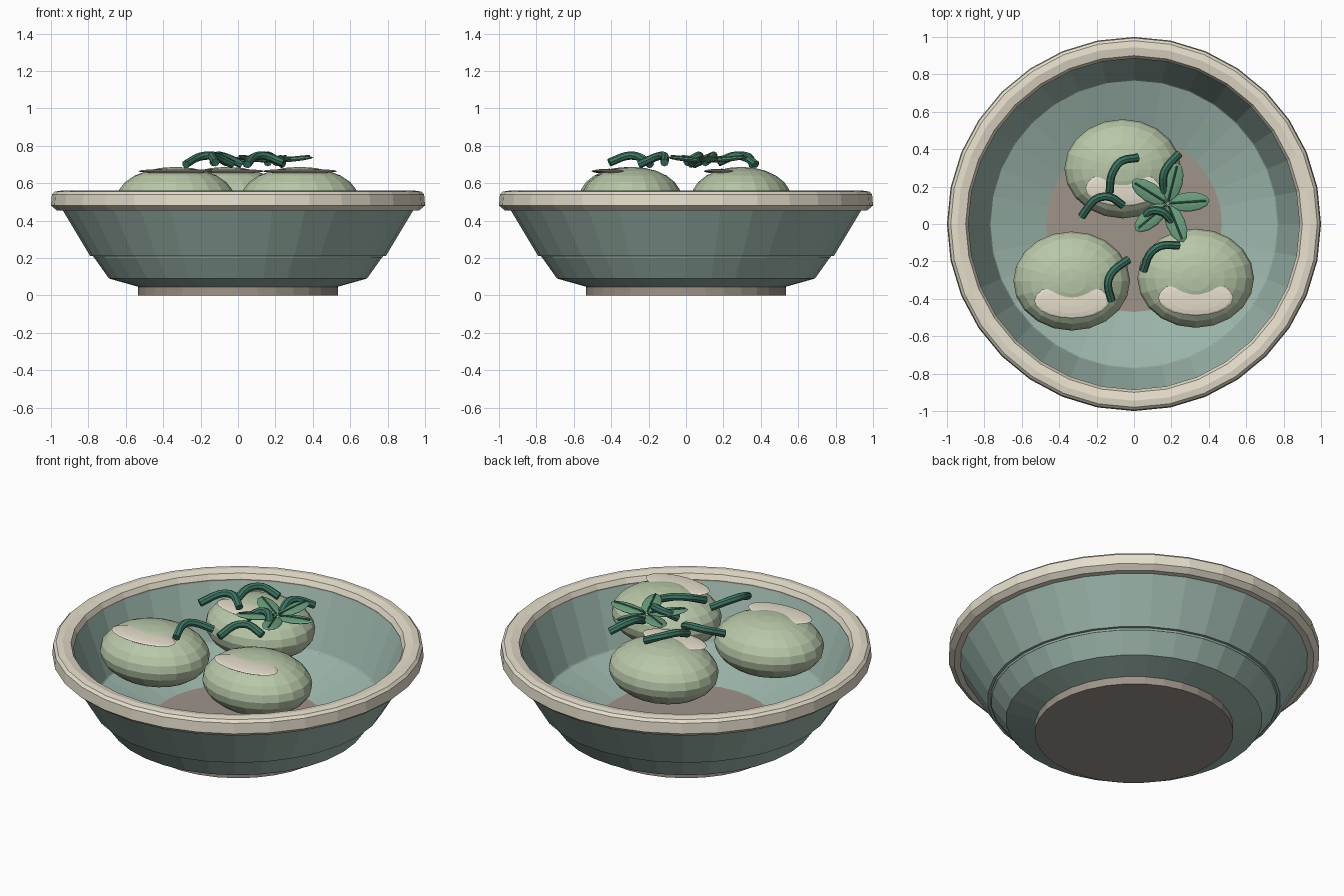
import bpy, bmesh, math
from mathutils import Matrix, Vector

if "Cube" in bpy.data.objects:
    bpy.data.objects.remove(bpy.data.objects["Cube"])


def lin(c):
    return tuple((v / 12.92 if v < 0.04 else ((v + 0.055) / 1.055) ** 2.4) for v in c) + (1,)


def material(name, rgb):
    m = bpy.data.materials.new(name)
    m.diffuse_color = lin(rgb)
    m.use_nodes = True
    m.node_tree.nodes["Principled BSDF"].inputs["Base Color"].default_value = m.diffuse_color
    return m


GLAZE = material("sage_glaze", (0.61, 0.71, 0.67))
CREAM = material("cream", (0.90, 0.87, 0.80))
CLAY = material("clay", (0.62, 0.58, 0.54))
DOUGH = material("pale_green_dough", (0.72, 0.78, 0.66))
STEM = material("dark_green", (0.24, 0.46, 0.39))
LEAF = material("leaf_green", (0.42, 0.62, 0.49))


def finish(bm, name, mat):
    bmesh.ops.recalc_face_normals(bm, faces=bm.faces)
    me = bpy.data.meshes.new(name)
    bm.to_mesh(me)
    bm.free()
    me.materials.append(mat)
    ob = bpy.data.objects.new(name, me)
    bpy.context.collection.objects.link(ob)
    return ob


def lathe(name, profile, mat, sides=32):
    """Closed (r, z) profile spun round z; r = 0 points become poles."""
    bm = bmesh.new()
    rings = [[bm.verts.new((r * math.cos(k * math.tau / sides),
                            r * math.sin(k * math.tau / sides), z))
              for k in range(sides)] for r, z in profile]
    for i in range(len(rings)):
        a, b = rings[i], rings[(i + 1) % len(rings)]
        for k in range(sides):
            n = (k + 1) % sides
            bm.faces.new((a[k], a[n], b[n], b[k]))
    return finish(bm, name, mat)


def ellipsoid(name, centre, radii, mat, segs, rings, spin=0, tilt=0):
    bm = bmesh.new()
    bmesh.ops.create_uvsphere(bm, u_segments=segs, v_segments=rings, radius=1)
    m = (Matrix.Translation(centre) @ Matrix.Rotation(spin, 4, 'Z')
         @ Matrix.Rotation(tilt, 4, 'Y') @ Matrix.Diagonal((*radii, 1)))
    bmesh.ops.transform(bm, matrix=m, verts=bm.verts)
    return finish(bm, name, mat)


def tube(name, points, radius, mat, sides=8):
    """Sweep a round section along a short path, with flat caps."""
    bm = bmesh.new()
    pts = [Vector(p) for p in points]
    rings = []
    for i, p in enumerate(pts):
        d = (pts[min(i + 1, len(pts) - 1)] - pts[max(i - 1, 0)]).normalized()
        u = d.cross(Vector((0, 0, 1))).normalized()
        v = u.cross(d)
        rings.append([bm.verts.new(p + radius * (math.cos(k * math.tau / sides) * u
                                                 + math.sin(k * math.tau / sides) * v))
                      for k in range(sides)])
    for a, b in zip(rings, rings[1:]):
        for k in range(sides):
            n = (k + 1) % sides
            bm.faces.new((a[k], a[n], b[n], b[k]))
    bm.faces.new(rings[0])
    bm.faces.new(rings[-1])
    return finish(bm, name, mat)


def smooth_path(p, steps=3):
    """Catmull-Rom through the control points."""
    p = [Vector(q) for q in p]
    p = [2 * p[0] - p[1]] + p + [2 * p[-1] - p[-2]]
    out = []
    for a, b, c, d in zip(p, p[1:], p[2:], p[3:]):
        for s in range(steps):
            t = s / steps
            out.append(0.5 * (2 * b + (c - a) * t + (2 * a - 5 * b + 4 * c - d) * t * t
                              + (3 * b - a - 3 * c + d) * t ** 3))
    return out + [p[-2]]


# Bowl wall with a step on the outside
lathe("bowl", [(0.47, 0.045), (0.53, 0.045), (0.69, 0.09), (0.775, 0.21), (0.79, 0.21),
               (0.94, 0.46), (0.92, 0.50), (0.89, 0.52), (0.77, 0.20), (0.47, 0.09)], GLAZE)

# Rounded rim
lathe("rim", [(0.90, 0.455), (0.97, 0.455), (1.0, 0.48), (0.995, 0.54), (0.98, 0.555),
              (0.945, 0.56), (0.90, 0.55), (0.885, 0.52)], CREAM)

# Foot, whose top shows as the bowl floor
bm = bmesh.new()
bmesh.ops.create_cone(bm, cap_ends=True, segments=32, radius1=0.535, radius2=0.535, depth=0.045,
                      matrix=Matrix.Translation((0, 0, 0.0225)))
finish(bm, "foot", CLAY)
bm = bmesh.new()
bmesh.ops.create_cone(bm, cap_ends=True, segments=32, radius1=0.47, radius2=0.47, depth=0.046,
                      matrix=Matrix.Translation((0, 0, 0.067)))
finish(bm, "bowl_floor", CLAY)

# Dumplings, each with a thin glaze patch on the front of the top
for i, (x, y) in enumerate([(-0.06, 0.295), (-0.333, -0.305), (0.33, -0.29)]):
    ellipsoid(f"dumpling_{i}", (x, y, 0.525), (0.312, 0.265, 0.162), DOUGH, 20, 12)
    ellipsoid(f"dumpling_glaze_{i}", (x, y - 0.105, 0.664), (0.2, 0.095, 0.013), CREAM, 20, 8)

# Curled stems: low ends and a raised middle
STEMS = [
    [(0.02, 0.355), (-0.07, 0.335), (-0.12, 0.26), (-0.13, 0.17)],
    [(-0.28, 0.04), (-0.21, 0.13), (-0.13, 0.145), (-0.06, 0.10)],
    [(0.24, 0.375), (0.18, 0.31), (0.155, 0.25), (0.16, 0.17)],
    [(-0.03, -0.19), (-0.11, -0.25), (-0.14, -0.32), (-0.12, -0.41)],
    [(0.05, -0.25), (0.085, -0.16), (0.15, -0.115), (0.24, -0.115)],
    [(0.04, 0.02), (0.09, 0.07), (0.16, 0.06), (0.21, 0.00)],
]
for i, path in enumerate(STEMS):
    pts = [(x, y, z) for (x, y), z in zip(path, (0.70, 0.74, 0.745, 0.71))]
    tube(f"stem_{i}", smooth_path(pts), 0.022, STEM)

# Five-leaf sprig with midribs
for i in range(5):
    a = math.radians(4 + 72 * i)
    d = Vector((math.cos(a), math.sin(a), 0))
    c = Vector((0.18, 0.11, 0.727)) + d * 0.115
    ellipsoid(f"leaf_{i}", c, (0.11, 0.052, 0.012), LEAF, 12, 6, a, -0.1)
    tube(f"leaf_rib_{i}", [c - d * 0.1 + Vector((0, 0, 0.002)), c + d * 0.09 + Vector((0, 0, 0.02))],
         0.005, STEM, 6)
